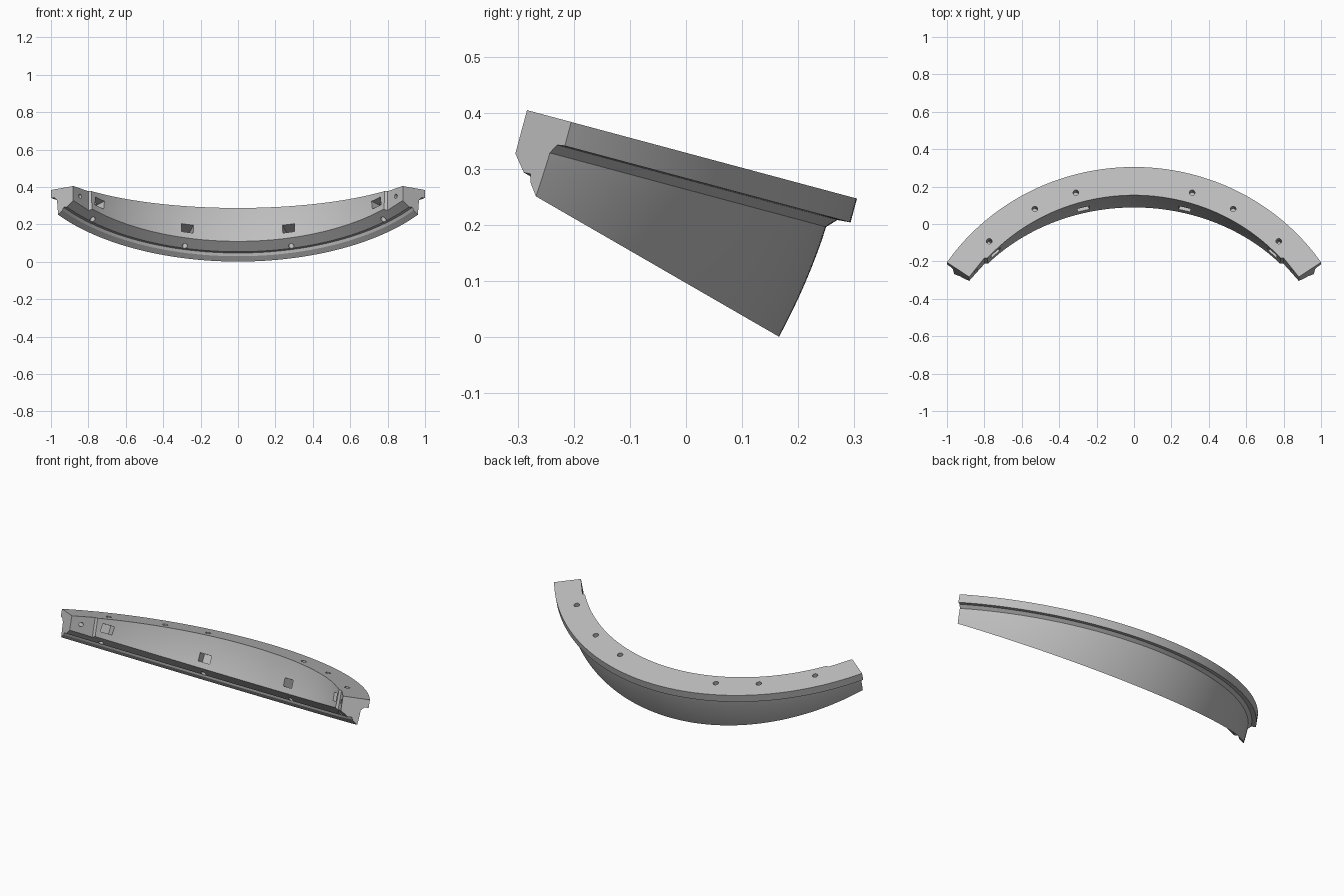
import bpy, bmesh
from math import sin, cos, tan, atan2, asin, hypot, radians
from mathutils import Vector, Matrix

cube = bpy.data.objects.get("Cube")
if cube:
    bpy.data.objects.remove(cube, do_unlink=True)

CENTRE = Vector((0, -0.866, 0.561))     # shared centre of both spherical walls
TOP, BASE = radians(15), radians(30)    # tilts of the top and bottom planes
END = radians(55.6)                     # half sweep of the arc
PAD_START, PAD_FLAT, PAD_MID = radians(47.9), radians(48.5), radians(52.4)
R_OUT, R_IN, R_PAD = 1.174, 1.056, 1.066


def place(tilt, r, t, w):
    """Cylindrical point around the axis tilted by the given angle."""
    v = r * cos(t)
    return CENTRE + Vector((r * sin(t), v * cos(tilt) + w * sin(tilt),
                            w * cos(tilt) - v * sin(tilt)))


def base_point(r, w, t):
    """Bottom-frame point lying in the top frame's radial plane at angle t."""
    d = BASE - TOP
    a, b = cos(t), cos(d) * sin(t)
    k = sin(t) * sin(d) * w
    return place(BASE, r, atan2(b, a) + asin(k / (r * hypot(a, b))), w)


def between(p, q, n, radius=None):
    """Inner points from p to q, optionally pushed onto a sphere."""
    pts = [p.lerp(q, i / n) for i in range(1, n)]
    if radius:
        pts = [CENTRE + (s - CENTRE).normalized() * radius for s in pts]
    return pts


def section(t):
    pad = abs(t) > PAD_FLAT - 1e-6
    r_in = R_PAD / cos(abs(t) - PAD_MID) if pad else R_IN
    flange = [place(TOP, r, t, w) for r, w in
              ((r_in, 0), (1.212, 0), (1.212, -0.044), (1.188, -0.046), (1.172, -0.063))]
    lip = [base_point(r, w, t) for r, w in
           ((1.1736, 0.031), (1.144, 0.047), (1.134, 0.061), (1.113, 0.057))]
    r_low = r_in if pad else R_IN - 0.0035
    lip.append(base_point(r_low, 0.057 + (1.113 - r_low) * 0.48, t))
    return (flange + between(flange[-1], lip[0], 8, R_OUT) + lip
            + between(lip[-1], flange[0], 8, None if pad else R_IN))


def make_object(name, bm):
    bmesh.ops.recalc_face_normals(bm, faces=bm.faces)
    mesh = bpy.data.meshes.new(name)
    bm.to_mesh(mesh)
    bm.free()
    obj = bpy.data.objects.new(name, mesh)
    bpy.context.collection.objects.link(obj)
    return obj


# Curved flanged band, swept section by section
half = [PAD_START * i / 48 for i in range(49)]
half += [PAD_FLAT + (END - PAD_FLAT) * i / 8 for i in range(9)]
angles = [-t for t in reversed(half[1:])] + half
bm = bmesh.new()
rings = [[bm.verts.new(p) for p in section(t)] for t in angles]
for a, b in zip(rings, rings[1:]):
    for i in range(len(a)):
        j = (i + 1) % len(a)
        bm.faces.new((a[i], a[j], b[j], b[i]))
bm.faces.new(rings[0])
bm.faces.new(rings[-1])
band = make_object("curved_band", bm)


def axes(tilt, t, origin):
    """Matrix with x tangent, y radial and z along the tilted axis."""
    return (Matrix.Translation(origin) @ Matrix.Rotation(-tilt, 4, 'X')
            @ Matrix.Rotation(-t, 4, 'Z'))


def drill(bm, matrix, radius, depth):
    bmesh.ops.create_cone(bm, cap_ends=True, segments=24, radius1=radius,
                          radius2=radius, depth=depth, matrix=matrix)


pockets, holes = bmesh.new(), bmesh.new()
for side in (-1, 1):
    # Nut pockets in the inner wall, with screw holes from below
    for deg in (15, 45):
        t = radians(deg) * side
        m = axes(BASE, t, place(BASE, 1.065, t, 0.142))
        bmesh.ops.create_cube(pockets, size=1,
                              matrix=m @ Matrix.Diagonal((0.066, 0.13, 0.045, 1)))
        drill(holes, axes(BASE, t, place(BASE, 1.1, t, 0.085)), 0.014, 0.1)
    # Blind holes in the top face
    for deg in (16.2, 28.4, 44):
        t = radians(deg) * side
        drill(holes, axes(TOP, t, place(TOP, 1.114, t, 0)), 0.015, 0.1)
    # Hole through each end pad
    t = PAD_MID * side
    m = axes(TOP, t, place(TOP, R_PAD, t, -0.044)) @ Matrix.Rotation(radians(90), 4, 'X')
    drill(holes, m, 0.012, 0.12)

for name, cutter_bm in (("pocket_cutter", pockets), ("hole_cutter", holes)):
    cutter = make_object(name, cutter_bm)
    cutter.hide_render = True
    mod = band.modifiers.new(name, 'BOOLEAN')
    mod.operation, mod.solver, mod.object = 'DIFFERENCE', 'EXACT', cutter
    bpy.context.view_layer.objects.active = band
    bpy.ops.object.modifier_apply(modifier=mod.name)
    bpy.data.objects.remove(cutter, do_unlink=True)

# Plain grey finish
grey = bpy.data.materials.new("light_grey")
grey.use_nodes = True
colour = (0.52, 0.52, 0.52, 1)
grey.diffuse_color = colour
grey.node_tree.nodes["Principled BSDF"].inputs["Base Color"].default_value = colour
band.data.materials.clear()
band.data.materials.append(grey)

bpy.ops.object.select_all(action='DESELECT')
band.select_set(True)
bpy.context.view_layer.objects.active = band
bpy.ops.object.shade_smooth_by_angle(angle=radians(25))
